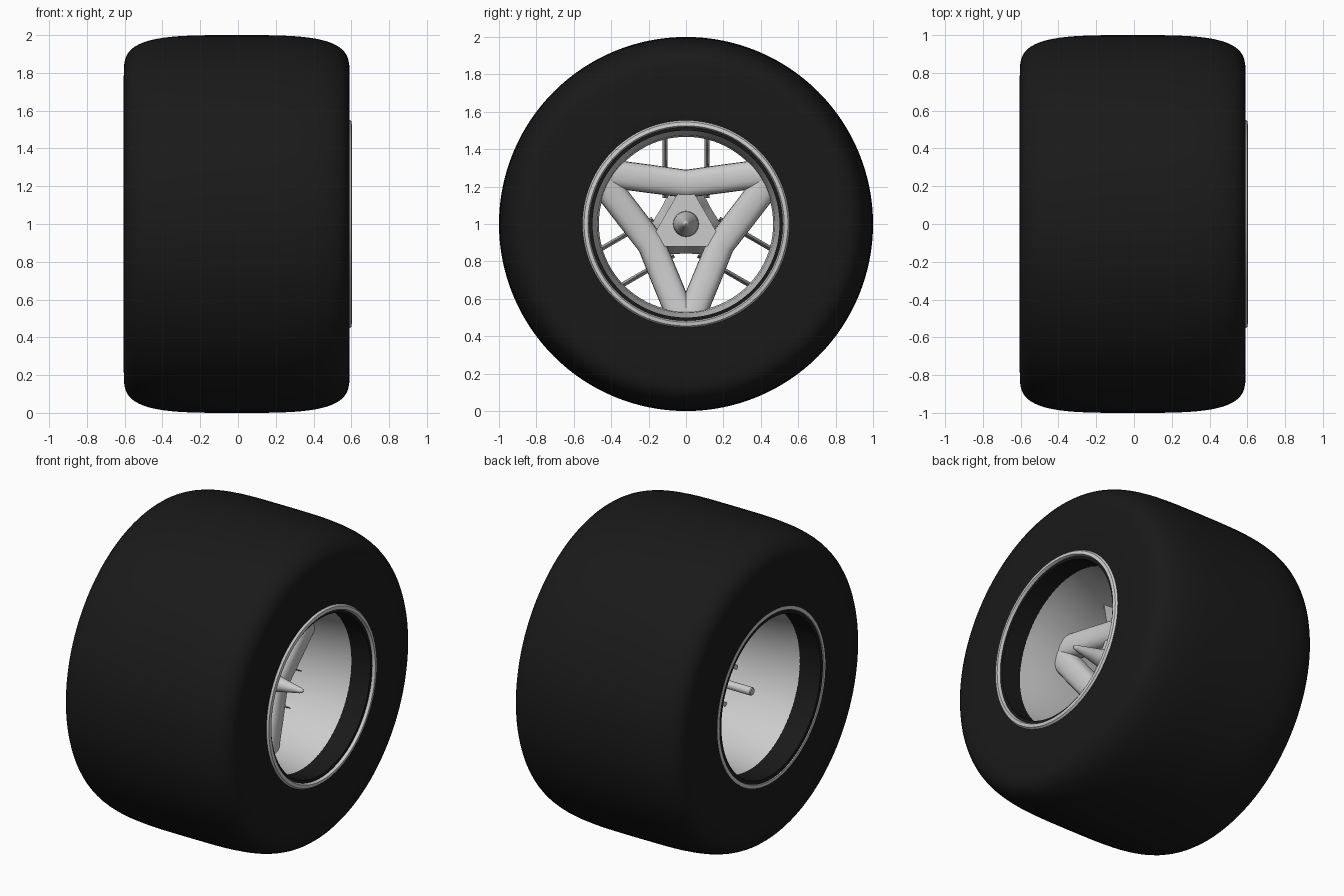
import bpy, bmesh, math
from mathutils import Vector

if "Cube" in bpy.data.objects:
    bpy.data.objects.remove(bpy.data.objects["Cube"])

CZ = 1.0  # axle height


def make(name, verts, faces, mat=None, angle=35):
    me = bpy.data.meshes.new(name)
    me.from_pydata(verts, [], faces)
    bm = bmesh.new()
    bm.from_mesh(me)
    bmesh.ops.remove_doubles(bm, verts=bm.verts, dist=1e-5)
    bmesh.ops.recalc_face_normals(bm, faces=bm.faces)
    bm.to_mesh(me)
    bm.free()
    ob = bpy.data.objects.new(name, me)
    bpy.context.collection.objects.link(ob)
    if mat:
        me.materials.append(mat)
    bpy.ops.object.select_all(action='DESELECT')
    ob.select_set(True)
    bpy.context.view_layer.objects.active = ob
    bpy.ops.object.shade_smooth_by_angle(angle=math.radians(angle))
    return ob


def loft(name, rings, closed=False, mat=None, angle=35):
    """Skin a list of equal-length closed rings; closed joins last to first."""
    n, m = len(rings[0]), len(rings)
    verts = [p for ring in rings for p in ring]
    faces = []
    for i in range(m if closed else m - 1):
        a, b = i * n, ((i + 1) % m) * n
        faces += [(a + j, a + (j + 1) % n, b + (j + 1) % n, b + j) for j in range(n)]
    if not closed:
        faces += [tuple(range(n)), tuple(range((m - 1) * n, m * n))]
    return make(name, verts, faces, mat, angle)


def revolve(name, profile, closed, mat=None, seg=96, lobe=0.0):
    """Spin (x, radius) points about the axle; lobe adds three bulges."""
    rings = []
    for x, r in profile:
        ring = []
        for k in range(seg):
            t = 2 * math.pi * k / seg
            rr = r + lobe * (1 - math.sin(3 * t)) / 2
            ring.append((x, rr * math.cos(t), CZ + rr * math.sin(t)))
        rings.append(ring)
    return loft(name, rings, closed, mat)


def spin(x, u, v, turn):
    """Point (u across, v up) turned by a third of a circle per step."""
    a = turn * 2 * math.pi / 3
    return (x, u * math.cos(a) - v * math.sin(a), CZ + u * math.sin(a) + v * math.cos(a))


# Tyre: slick superellipse shoulders, flat sidewalls
rubber = bpy.data.materials.new("rubber")
rubber.diffuse_color = (0.01, 0.01, 0.01, 1)
rubber.use_nodes = True
rubber.node_tree.nodes["Principled BSDF"].inputs["Base Color"].default_value = rubber.diffuse_color
tyre = [(-0.6, 0.5), (-0.605, 0.6)]
for i in range(33):
    t = math.pi * (1 - i / 32)
    c, s = math.cos(t), max(0, math.sin(t))
    tyre.append((-0.007 + 0.598 * math.copysign(abs(c) ** (2 / 3.6), c),
                 0.78 + 0.22 * s ** (2 / 3.6)))
tyre += [(0.591, 0.6), (0.585, 0.5)]
revolve("tyre", tyre, True, rubber, 128)

# Rim: lipped barrel, narrower in the middle
half = [(0.585, 0.556), (0.6, 0.545), (0.603, 0.525), (0.59, 0.518), (0.5, 0.508),
        (0.4, 0.492), (0.28, 0.475), (0.15, 0.466)]
rim = half + [(-x - 0.003, r) for x, r in reversed(half)] + [(-0.55, 0.53), (0.55, 0.53)]
revolve("rim", rim, True)

# Three V-shaped spokes with rounded fronts
section = []
for i in range(20):
    t = 2 * math.pi * i / 20
    c, s = math.cos(t), math.sin(t)
    section.append((0.075 * math.copysign(abs(c) ** 0.75, c),
                    math.copysign(abs(s) ** 0.75, s)))
stations = [(-0.425, 0.272, 0.24), (-0.2, 0.242, 0.22), (0, 0.215, 0.20),
            (0.2, 0.242, 0.22), (0.425, 0.272, 0.24)]
for turn in range(3):
    rings = []
    for u, v, front in stations:
        lean = 0 if u == 0 else math.copysign(0.134, u)
        rings.append([spin(front - 0.065 + 0.065 * h, u - w * lean, v + w, turn)
                      for w, h in section])
    loft(f"spoke_{turn + 1}", rings)

# Hub plate joining the spokes
outline = [(-0.1, -0.12), (0.1, -0.12), (0.19, -0.11)]
loft("hub_plate", [[spin(x, u, v, k) for k in range(3) for u, v in outline]
                   for x in (0.09, 0.185)])

# Flared rear hub
revolve("rear_hub", [(0.12, 0.08), (0.05, 0.115), (-0.02, 0.14), (-0.06, 0.158)],
        False, None, 48, 0.05)

# Paired wedge ribs from rear hub to rim
for turn in range(3):
    for side in (-1, 1):
        rings = []
        for v, front in ((0.14, 0.08), (0.475, 0.14)):
            rings.append([spin(x, side * 0.112 + w, v, turn)
                          for x, w in ((-0.05, -0.013), (-0.05, 0.013), (front, 0.002), (front, -0.002))])
        loft(f"rib_{turn + 1}_{'left' if side < 0 else 'right'}", rings)

# Pointed centre cap and axle pin
revolve("centre_cone", [(0.17, 0.07), (0.22, 0.066), (0.27, 0.05), (0.35, 0.034),
                        (0.44, 0.017), (0.455, 0.012), (0.462, 0.004)], False, None, 32)
revolve("axle_pin", [(0.1, 0.025), (-0.465, 0.025), (-0.47, 0.021)], False, None, 24)
